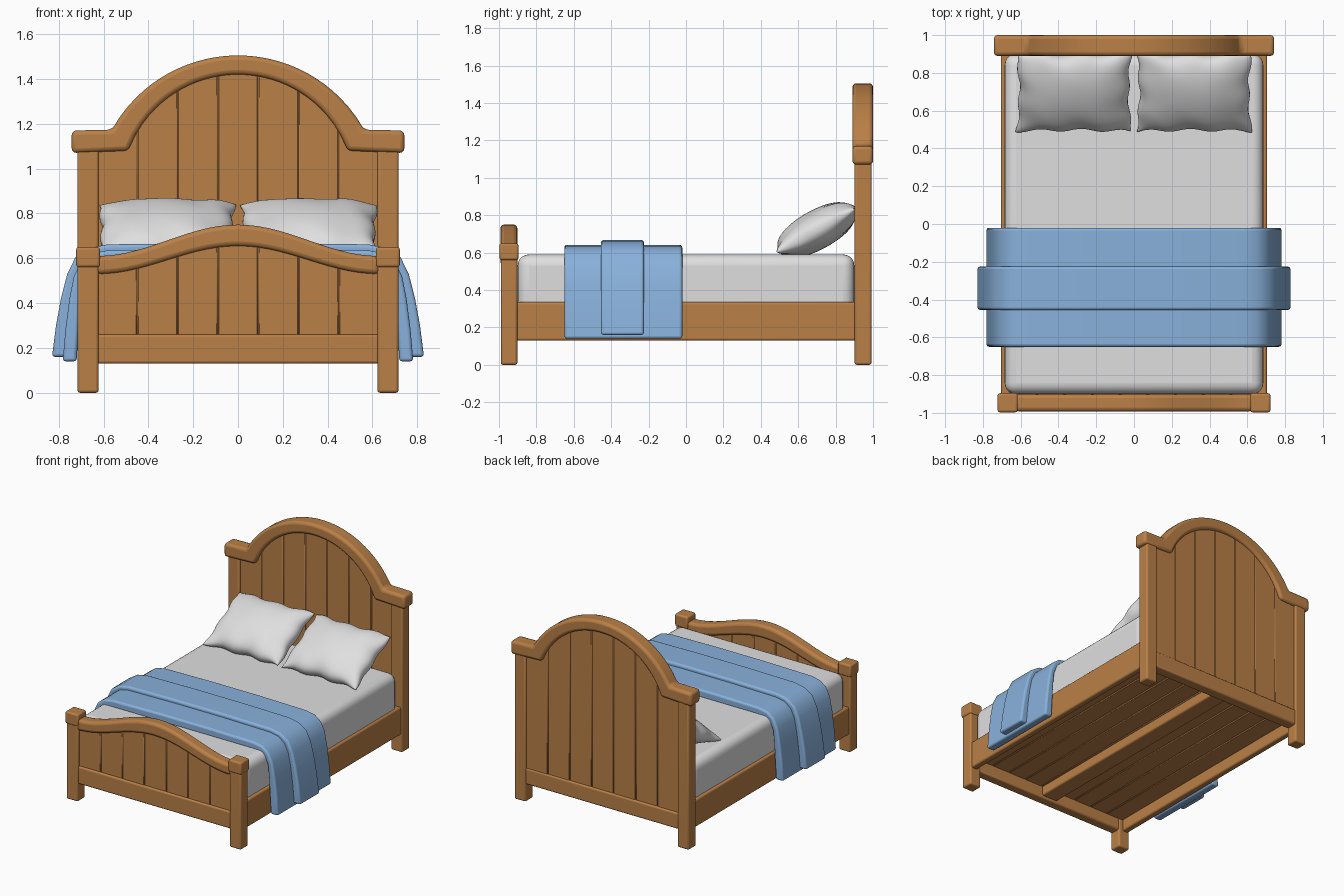
import bpy, bmesh, math, random
from mathutils import Matrix, Vector

if "Cube" in bpy.data.objects:
    bpy.data.objects.remove(bpy.data.objects["Cube"])

random.seed(4)

def material(name, rgb):
    m = bpy.data.materials.new(name)
    m.diffuse_color = (*rgb, 1)
    m.use_nodes = True
    m.node_tree.nodes["Principled BSDF"].inputs["Base Color"].default_value = m.diffuse_color
    return m

WOOD = material("warm wood", (0.49, 0.215, 0.063))
LINEN = material("white linen", (0.74, 0.74, 0.74))
BLUE = material("blue blanket", (0.25, 0.44, 0.71))

def finish(name, bm, mat, bevel=0.0, segs=3, angle=40):
    bmesh.ops.recalc_face_normals(bm, faces=bm.faces)
    me = bpy.data.meshes.new(name)
    bm.to_mesh(me)
    bm.free()
    ob = bpy.data.objects.new(name, me)
    bpy.context.collection.objects.link(ob)
    me.materials.append(mat)
    if bevel:
        b = ob.modifiers.new("soft edges", 'BEVEL')
        b.width, b.segments, b.limit_method = bevel, segs, 'ANGLE'
        b.angle_limit = math.radians(35)
    bpy.ops.object.select_all(action='DESELECT')
    ob.select_set(True)
    bpy.context.view_layer.objects.active = ob
    bpy.ops.object.shade_smooth_by_angle(angle=math.radians(angle))
    return ob

def box(name, x, y, z, mat=WOOD, bevel=0.012, segs=3):
    bm = bmesh.new()
    bmesh.ops.create_cube(bm, size=1)
    for v in bm.verts:
        v.co = [r[0] + (c + 0.5) * (r[1] - r[0]) for c, r in zip(v.co, (x, y, z))]
    return finish(name, bm, mat, bevel, segs)

def extrude(name, outline, y, mat=WOOD, bevel=0.012, segs=3):
    """Extrude a closed (x, z) outline from y[0] to y[1]."""
    bm = bmesh.new()
    f = bm.faces.new([bm.verts.new((px, y[0], pz)) for px, pz in outline])
    r = bmesh.ops.extrude_face_region(bm, geom=[f])
    for v in r["geom"]:
        if isinstance(v, bmesh.types.BMVert):
            v.co.y = y[1]
    return finish(name, bm, mat, bevel, segs)

def band(name, lower, upper, y, mat=WOOD, bevel=0.02):
    """Strip between two left-to-right (x, z) lines."""
    return extrude(name, upper + lower[::-1], y, mat, bevel)

def curve_points(fn, half, n):
    return [(half * (2 * i / n - 1), fn(half * (2 * i / n - 1))) for i in range(n + 1)]

def planks(name, half, count, z0, top, y):
    """Upright boards whose tops follow a curve."""
    w = 2 * half / count
    for i in range(count):
        a = -half + i * w
        b = a + w
        d = random.uniform(-0.003, 0.003)
        line = [(a + (b - a) * k / 6, top(a + (b - a) * k / 6)) for k in range(7)]
        extrude(f"{name}_{i + 1}", [(b, z0), (a, z0)] + line, (y[0] + d, y[1] + d), WOOD, 0.005, 1)

# Headboard: posts, boards, bottom rail and arched trim
def outer_arch(x):
    return 0.861 + math.sqrt(0.644 ** 2 - x * x)

def inner_arch(x):
    return 0.897 + math.sqrt(max(0.523 ** 2 - x * x, 0))

def head_top(x):
    return inner_arch(x) + 0.04 if abs(x) < 0.47 else 1.12

for s, side in ((-1, "left"), (1, "right")):
    xs = sorted((s * 0.622, s * 0.716))
    box(f"head_post_{side}", xs, (0.902, 0.992), (0, 1.10))
    box(f"foot_post_{side}", xs, (-0.99, -0.902), (0, 0.62))
    box(f"foot_post_cap_{side}", sorted((s * 0.616, s * 0.722)), (-0.997, -0.896), (0.56, 0.65))
    box(f"side_rail_{side}", sorted((s * 0.655, s * 0.705)), (-0.91, 0.91), (0.13, 0.335))
planks("head_board", 0.63, 7, 0.15, head_top, (0.918, 0.978))
box("head_bottom_rail", (-0.63, 0.63), (0.906, 0.988), (0.13, 0.25))
upper = [(-0.742, 1.17)] + curve_points(outer_arch, 0.563, 32) + [(0.742, 1.17)]
lower = [(-0.742, 1.07)] + curve_points(inner_arch, 0.49, 32) + [(0.742, 1.07)]
band("head_arched_trim", lower, upper, (0.89, 1.0))

# Footboard: boards, bottom rail and wavy trim
def bell(x):
    return 0.5 + 0.5 * math.cos(math.pi * x / 0.63)

planks("foot_board", 0.63, 7, 0.2, lambda x: 0.57 + 0.13 * bell(x), (-0.968, -0.922))
box("foot_bottom_rail", (-0.63, 0.63), (-0.982, -0.908), (0.13, 0.26))
band("foot_wavy_trim", curve_points(lambda x: 0.53 + 0.125 * bell(x), 0.63, 28),
     curve_points(lambda x: 0.61 + 0.14 * bell(x), 0.63, 28), (-0.992, -0.902))

# Underside: lengthwise floor boards and centre beam
for i in range(9):
    a = -0.66 + i * 1.32 / 9
    box(f"floor_board_{i + 1}", (a, a + 1.32 / 9), (-0.91, 0.91), (0.215, 0.25), WOOD, 0.006, 1)
box("centre_beam", (-0.065, 0.065), (-0.91, 0.91), (0.145, 0.225))

# Mattress
box("mattress", (-0.685, 0.685), (-0.9, 0.9), (0.25, 0.59), LINEN, 0.06, 5)

# Pillows: pinched cushions leaning on the headboard
def pillow(name, cx, phase):
    n, bm = 32, bmesh.new()
    for sgn in (1, -1):
        grid = []
        for j in range(n + 1):
            row = []
            for i in range(n + 1):
                u, v = math.sin(math.pi * (i / n - 0.5)), math.sin(math.pi * (j / n - 0.5))
                puff = max(0, (1 - u * u) * (1 - v * v)) ** 0.42
                edge = 0.008 * math.sin(9 * u + phase) * v * v
                x = 0.305 * u * (1 - 0.05 * (1 - v * v)) + 0.006 * math.sin(8 * v + phase) * u * u
                y = 0.238 * v * (1 - 0.07 * (1 - u * u)) + edge
                crease = 1 + 0.07 * math.sin(7 * u + 3 * v + phase) * (u * u + v * v)
                row.append(bm.verts.new((x, y, sgn * 0.105 * puff * crease)))
            grid.append(row)
        for j in range(n):
            for i in range(n):
                bm.faces.new((grid[j][i], grid[j][i + 1], grid[j + 1][i + 1], grid[j + 1][i]))
    bmesh.ops.remove_doubles(bm, verts=bm.verts, dist=0.0005)
    m = Matrix.Translation(Vector((cx, 0.70, 0.722))) @ Matrix.Rotation(math.radians(29), 4, 'X')
    bmesh.ops.transform(bm, matrix=m, verts=bm.verts)
    finish(name, bm, LINEN, angle=80)

pillow("pillow_left", -0.318, 0.4)
pillow("pillow_right", 0.318, 2.1)

# Blanket: a wide draped layer with a narrow folded layer on top
def drape(name, half, y):
    """half: right-hand (x, z) points, centre to hem, for outside then inside."""
    out, inn = half
    full = lambda pts: [(-x, z) for x, z in pts[::-1]] + pts
    band(name, full(inn), full(out), y, BLUE, 0.014)

under = ([(0.2, 0.642), (0.58, 0.636), (0.65, 0.622), (0.70, 0.585), (0.732, 0.52),
          (0.752, 0.42), (0.77, 0.28), (0.782, 0.14)],
         [(0.2, 0.58), (0.56, 0.58), (0.63, 0.57), (0.67, 0.55), (0.695, 0.50),
          (0.705, 0.40), (0.712, 0.28), (0.72, 0.14)])
over = ([(0.2, 0.667), (0.58, 0.662), (0.66, 0.647), (0.725, 0.605), (0.762, 0.53),
         (0.79, 0.42), (0.812, 0.30), (0.83, 0.16)],
        [(0.2, 0.62), (0.56, 0.62), (0.63, 0.60), (0.68, 0.57), (0.71, 0.51),
         (0.73, 0.42), (0.745, 0.30), (0.755, 0.16)])
drape("blanket_under_layer", under, (-0.65, -0.02))
drape("blanket_folded_layer", over, (-0.455, -0.225))
